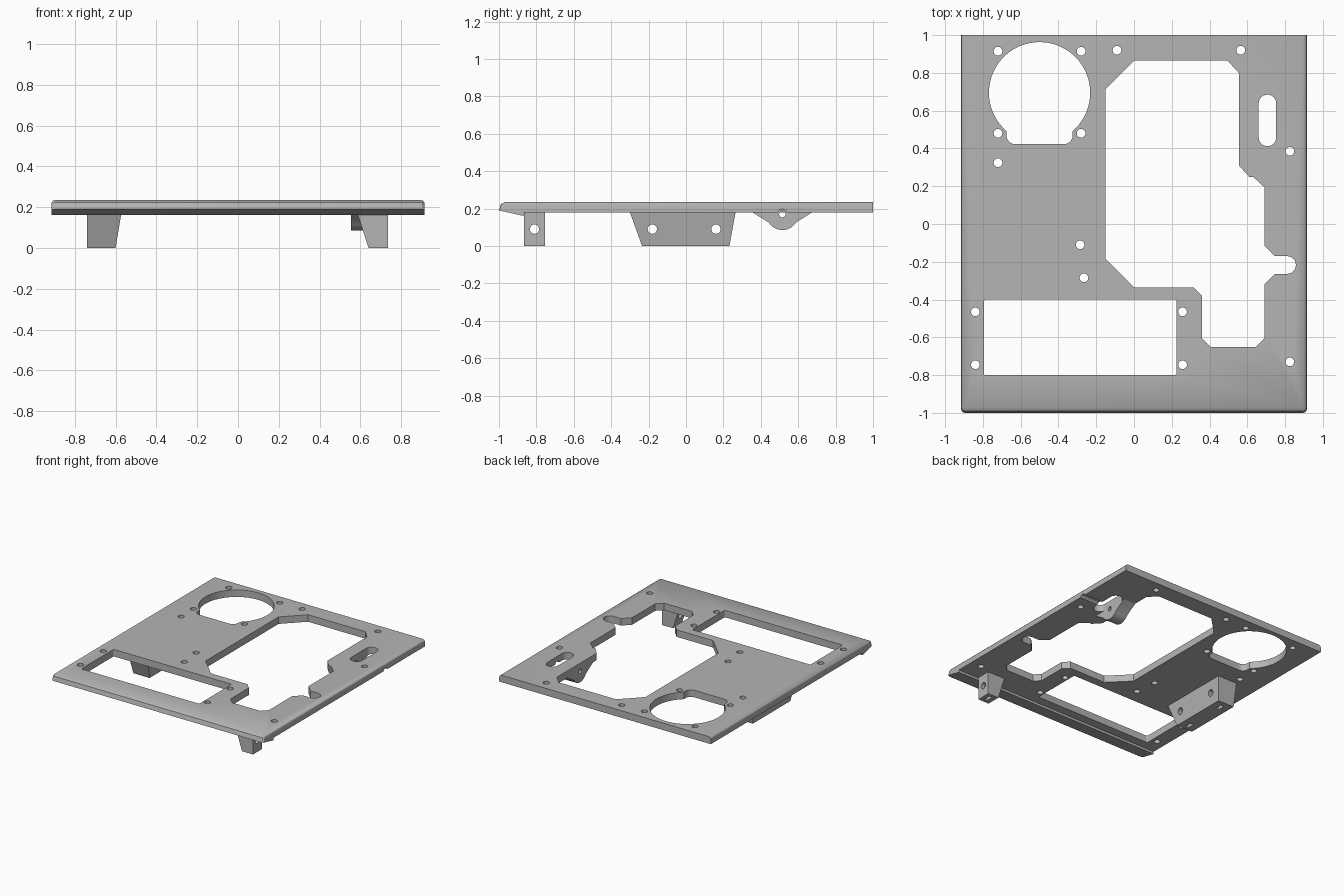
import bpy, bmesh
from math import cos, sin, radians

if "Cube" in bpy.data.objects:
    bpy.data.objects.remove(bpy.data.objects["Cube"])

grey = bpy.data.materials.new("mid_grey")
grey.use_nodes = True
grey.diffuse_color = (0.46, 0.46, 0.46, 1)
grey.node_tree.nodes["Principled BSDF"].inputs["Base Color"].default_value = (0.46, 0.46, 0.46, 1)

HALF, TOP, UNDER = 0.915, 0.235, 0.18


def finish(name, bm):
    bmesh.ops.recalc_face_normals(bm, faces=bm.faces[:])
    mesh = bpy.data.meshes.new(name)
    bm.to_mesh(mesh)
    bm.free()
    mesh.materials.append(grey)
    obj = bpy.data.objects.new(name, mesh)
    bpy.context.collection.objects.link(obj)
    return obj


def prism(name, outline, lo, hi, axis="z", bevel=None):
    """Extrude an outline along z (points are x, y) or along x (points are y, z)."""
    bm = bmesh.new()
    place = (lambda a, b, c: (a, b, c)) if axis == "z" else (lambda a, b, c: (c, a, b))
    base = bm.faces.new([bm.verts.new(place(a, b, lo)) for a, b in outline])
    ext = bmesh.ops.extrude_face_region(bm, geom=[base])
    verts = [v for v in ext["geom"] if isinstance(v, bmesh.types.BMVert)]
    shift = place(0, 0, hi - lo)
    bmesh.ops.translate(bm, verts=verts, vec=shift)
    if bevel:
        edges = [e for e in bm.edges if bevel(e)]
        bmesh.ops.bevel(bm, geom=edges, offset=0.02, segments=3, profile=0.5, affect="EDGES")
    return finish(name, bm)


def arc(cx, cy, r, start, end, steps=12):
    angles = [radians(start + (end - start) * i / steps) for i in range(steps + 1)]
    return [(cx + r * cos(a), cy + r * sin(a)) for a in angles]


def circle(cx, cy, r, steps=24):
    return arc(cx, cy, r, 0, 360, steps)[:-1]


def rounded(x0, x1, y0, y1, r):
    return (arc(x1 - r, y1 - r, r, 0, 90, 6) + arc(x0 + r, y1 - r, r, 90, 180, 6)
            + arc(x0 + r, y0 + r, r, 180, 270, 6) + arc(x1 - r, y0 + r, r, 270, 360, 6))


def taper_block(name, top, bottom):
    """Block from the ground to the plate; rectangles are x0, x1, y0, y1."""
    bm = bmesh.new()
    rings = []
    for (x0, x1, y0, y1), z in ((bottom, 0), (top, UNDER)):
        rings.append([bm.verts.new((x, y, z)) for x, y in ((x0, y0), (x1, y0), (x1, y1), (x0, y1))])
    for ring in rings:
        bm.faces.new(ring)
    for i in range(4):
        j = (i + 1) % 4
        bm.faces.new((rings[0][i], rings[0][j], rings[1][j], rings[1][i]))
    return finish(name, bm)


def cut(obj, outline, lo, hi, axis="z"):
    cutter = prism("cutter", outline, lo, hi, axis)
    cutter.hide_render = True
    mod = obj.modifiers.new("cut", "BOOLEAN")
    mod.operation, mod.solver, mod.object = "DIFFERENCE", "EXACT", cutter
    bpy.context.view_layer.objects.active = obj
    bpy.ops.object.modifier_apply(modifier=mod.name)
    bpy.data.objects.remove(cutter)


# Plate with a sloped front and a wedge lip beneath it
side = [(1, UNDER), (1, TOP), (-0.97, TOP), (-0.99, 0.223), (-1, 0.19), (-0.87, 0.161), (-0.87, UNDER)]


def side_rim(edge):
    a, b = (v.co for v in edge.verts)
    same_side = abs(a.x - b.x) < 0.001
    return same_side and min(a.z, b.z) > 0.185 and (a - b).length > 0.01


plate = prism("plate", side, -HALF, HALF, "x", side_rim)

# Large stepped opening with a rounded side notch
opening = [(-0.15, 0.715), (0, 0.865), (0.495, 0.865), (0.555, 0.8), (0.555, 0.31), (0.61, 0.25),
           (0.63, 0.25), (0.69, 0.195), (0.69, -0.115), (0.745, -0.17)]
opening += arc(0.81, -0.217, 0.047, 90, -90)
opening += [(0.745, -0.264), (0.69, -0.32), (0.69, -0.605), (0.645, -0.65), (0.405, -0.65),
            (0.36, -0.605), (0.36, -0.38), (0.315, -0.335), (0, -0.335), (-0.15, -0.185)]

# Round opening with a flat foot, rectangular window and oblong slot
for shape in (opening, circle(-0.5, 0.695, 0.268, 64), rounded(-0.675, -0.325, 0.423, 0.53, 0.045),
              rounded(-0.795, 0.225, -0.8, -0.4, 0.01), rounded(0.66, 0.753, 0.412, 0.685, 0.046)):
    cut(plate, shape, 0.1, 0.3)

# Screw holes
holes = [(x, y) for x in (-0.72, -0.28) for y in (0.915, 0.48)]
holes += [(x, y) for x in (-0.84, 0.257) for y in (-0.465, -0.745)]
holes += [(-0.09, 0.92), (0.565, 0.92), (-0.72, 0.325), (0.825, 0.385), (0.825, -0.73),
          (-0.285, -0.11), (-0.265, -0.285)]
for x, y in holes:
    cut(plate, circle(x, y, 0.023), 0.1, 0.3)

# Mounting feet with cross holes and nut slots
front_foot = taper_block("front_foot", (0.582, 0.735, -0.865, -0.755), (0.64, 0.735, -0.865, -0.755))
side_foot = taper_block("side_foot", (-0.74, -0.57, -0.3, 0.265), (-0.74, -0.6, -0.235, 0.232))
for foot, x, places in ((front_foot, 0.69, (-0.81,)), (side_foot, -0.67, (-0.18, 0.16))):
    for y in places:
        cut(foot, circle(y, 0.09, 0.025), x - 0.3, x + 0.3, "x")
        cut(foot, rounded(x - 0.014, x + 0.014, y - 0.03, y + 0.03, 0.003), -0.1, 0.12)

# Rounded pivot lug beside the slot
lug = prism("pivot_lug", [(0.355, UNDER)] + arc(0.515, 0.17, 0.085, 212, 328) + [(0.675, UNDER)],
            0.555, 0.66, "x")
for obj in (lug, plate):
    cut(obj, circle(0.515, 0.17, 0.017), 0.5, 0.7, "x")
cut(plate, circle(0.515, 0.17, 0.027), 0.7, 1, "x")

# Smooth curves, sharp corners
for obj in (plate, front_foot, side_foot, lug):
    bpy.ops.object.select_all(action="DESELECT")
    obj.select_set(True)
    bpy.context.view_layer.objects.active = obj
    bpy.ops.object.shade_smooth_by_angle(angle=radians(30))
